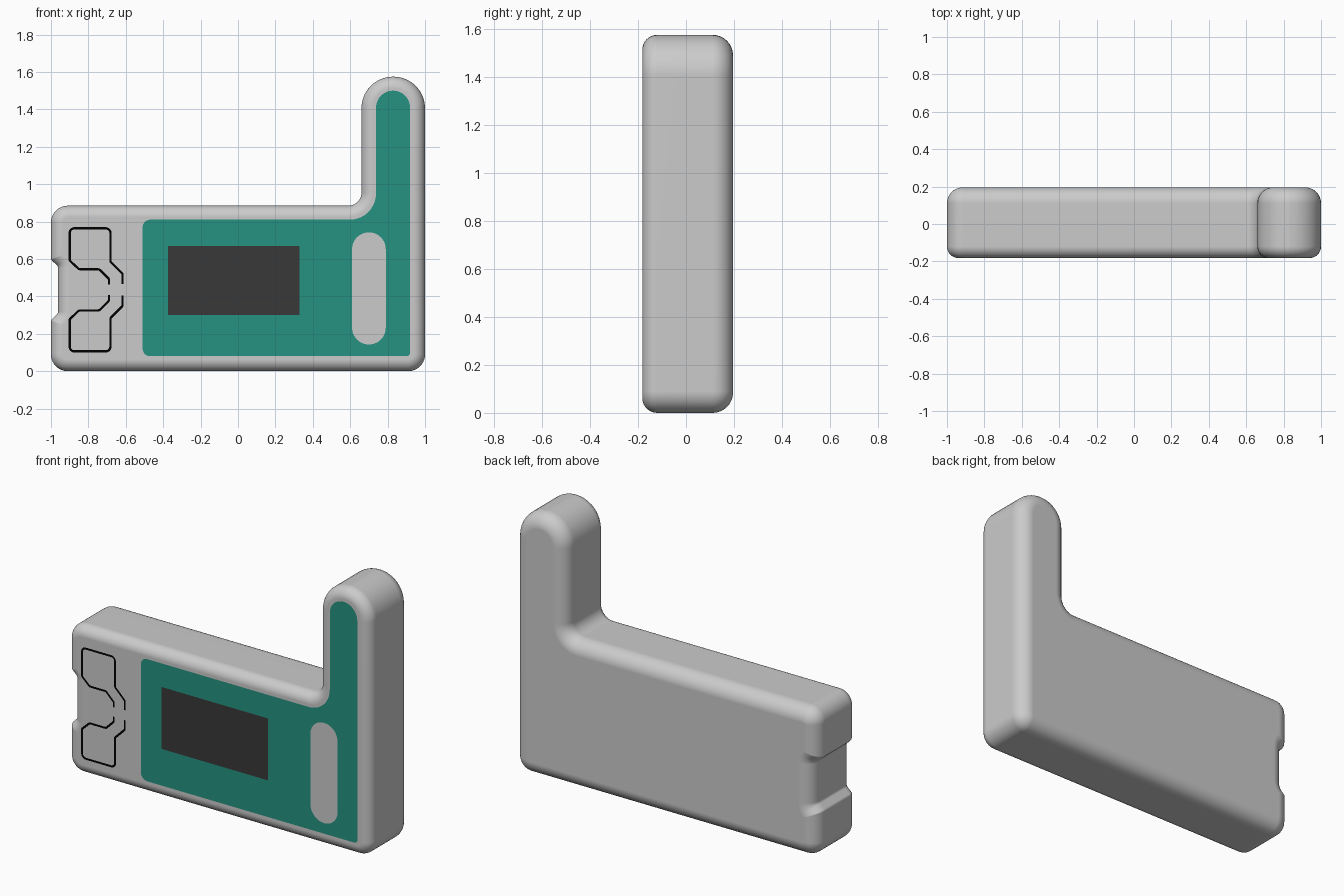
import bpy, bmesh
from math import sin, cos, tan, pi
from mathutils import Vector, Matrix

if "Cube" in bpy.data.objects:
    bpy.data.objects.remove(bpy.data.objects["Cube"])

FRONT, BACK = -0.182, 0.196


def rounded(corners, d=0.0, closed=True, seg=10):
    """Inset a CCW corner list (x, z, radius) by d and fillet its corners."""
    out, n = [], len(corners)
    for i in range(n):
        x, z, r = corners[i]
        c = Vector((x, z))
        if not closed and i in (0, n - 1):
            out.append(c)
            continue
        d1 = (c - Vector(corners[i - 1][:2])).normalized()
        d2 = (Vector(corners[(i + 1) % n][:2]) - c).normalized()
        n1, n2 = Vector((-d1.y, d1.x)), Vector((-d2.y, d2.x))
        c = c + (n1 + n2) * (d / (1 + n1.dot(n2)))
        s = 1 if d1.cross(d2) > 0 else -1
        r = max(r - s * d, 0.003)
        ang = d1.angle(d2)
        centre = c - d1 * (r * tan(ang / 2)) + n1 * (r * s)
        for k in range(seg + 1):
            out.append(centre + Matrix.Rotation(s * ang * k / seg, 2) @ (n1 * (-r * s)))
    return out


def stroke(path, width):
    """Turn an open path into a closed outline of constant width."""
    left, right = [], []
    for i, p in enumerate(path):
        t1 = (p - path[i - 1]).normalized() if i else (path[1] - p).normalized()
        t2 = (path[i + 1] - p).normalized() if i < len(path) - 1 else t1
        t = (t1 + t2).normalized()
        off = Vector((-t.y, t.x)) * (width / 2 / max(t.dot(t1), 0.5))
        left.append(p + off)
        right.append(p - off)
    return left + right[::-1]


def finish(ob, color=None):
    bpy.ops.object.select_all(action='DESELECT')
    ob.select_set(True)
    bpy.context.view_layer.objects.active = ob
    if ob.type == 'CURVE':
        bpy.ops.object.convert(target='MESH')
        ob = bpy.context.object
    bpy.ops.object.shade_smooth_by_angle()
    if color:
        mat = bpy.data.materials.new(ob.name + "_colour")
        mat.diffuse_color = (*color, 1)
        mat.use_nodes = True
        mat.node_tree.nodes["Principled BSDF"].inputs["Base Color"].default_value = mat.diffuse_color
        ob.data.materials.append(mat)
    return ob


def slab(name, loops, y0, y1, color=None):
    """Flat plate in the xz plane between y0 and y1; further loops are holes."""
    cu = bpy.data.curves.new(name, 'CURVE')
    cu.dimensions, cu.fill_mode = '2D', 'BOTH'
    cu.extrude = (y1 - y0) / 2
    for loop in loops:
        sp = cu.splines.new('POLY')
        sp.points.add(len(loop) - 1)
        for pt, p in zip(sp.points, loop):
            pt.co = (p.x, p.y, 0, 1)
        sp.use_cyclic_u = True
    ob = bpy.data.objects.new(name, cu)
    bpy.context.collection.objects.link(ob)
    ob.rotation_euler.x = pi / 2
    ob.location.y = (y0 + y1) / 2
    return finish(ob, color)


def pill(x0, x1, z0, z1):
    r = (x1 - x0) / 2 - 0.001
    return rounded([(x0, z0, r), (x1, z0, r), (x1, z1, r), (x0, z1, r)])


# Body: L-shaped outline with a notch on the left end, lofted with rounded rims
outline = [(-1, 0, .09), (1, 0, .09), (1, 1.575, .169), (.66, 1.575, .169),
           (.66, .885, .07), (-1, .885, .09), (-1, .597, .02), (-.962, .56, .02),
           (-.962, .31, .02), (-1, .273, .02)]
rf, rb, steps = 0.062, 0.085, 8
angles = [k * pi / 2 / steps for k in range(steps + 1)]
rims = [(rf * (1 - sin(a)), FRONT + rf * (1 - cos(a))) for a in angles]
rims += [(rb * (1 - sin(a)), BACK - rb * (1 - cos(a))) for a in reversed(angles)]
bm = bmesh.new()
rings = [[bm.verts.new((p.x, y, p.y)) for p in rounded(outline, d)] for d, y in rims]
for a, b in zip(rings, rings[1:]):
    for i in range(len(a)):
        j = (i + 1) % len(a)
        bm.faces.new((a[i], a[j], b[j], b[i]))
bm.faces.new(rings[0])
bm.faces.new(rings[-1])
bmesh.ops.recalc_face_normals(bm, faces=bm.faces)
mesh = bpy.data.meshes.new("body")
bm.to_mesh(mesh)
bm.free()
body = bpy.data.objects.new("body", mesh)
bpy.context.collection.objects.link(body)
finish(body)
wn = body.modifiers.new("flat_caps", 'WEIGHTED_NORMAL')
wn.keep_sharp = True

# Front panel with a slot, running up into the tower
panel = rounded([(-.51, .08, .04), (.92, .08, .02), (.92, 1.5, .091), (.738, 1.5, .091),
                 (.738, .81, .14), (-.51, .81, .04)])
slab("front_panel", [panel, pill(.61, .79, .143, .742)], FRONT - .002, -.191, (.018, .29, .22))

# Raised button in the slot
slab("button", [pill(.637, .763, .17, .715)], FRONT + .005, -.193)

# Screen
screen = [Vector(p) for p in ((-.375, .30), (.33, .30), (.33, .67), (-.375, .67))]
slab("screen", [screen], FRONT, -.196, (.04, .04, .04))

# Pair of black trace lines, mirrored about the notch centre
mid = 0.435
trace = [(-.618, .465, 0), (-.618, .522, .01), (-.682, .586, .01), (-.682, .764, .025),
         (-.90, .764, .025), (-.90, .592, .01), (-.85, .545, .02), (-.742, .545, .02),
         (-.69, .493, .01), (-.69, .463, 0)]
for name, s in (("upper_trace", 1), ("lower_trace", -1)):
    path = [Vector((p.x, mid + s * (p.y - mid))) for p in rounded(trace, 0, False, 6)]
    slab(name, [stroke(path, .012)], FRONT - .002, -.19, (0, 0, 0))
